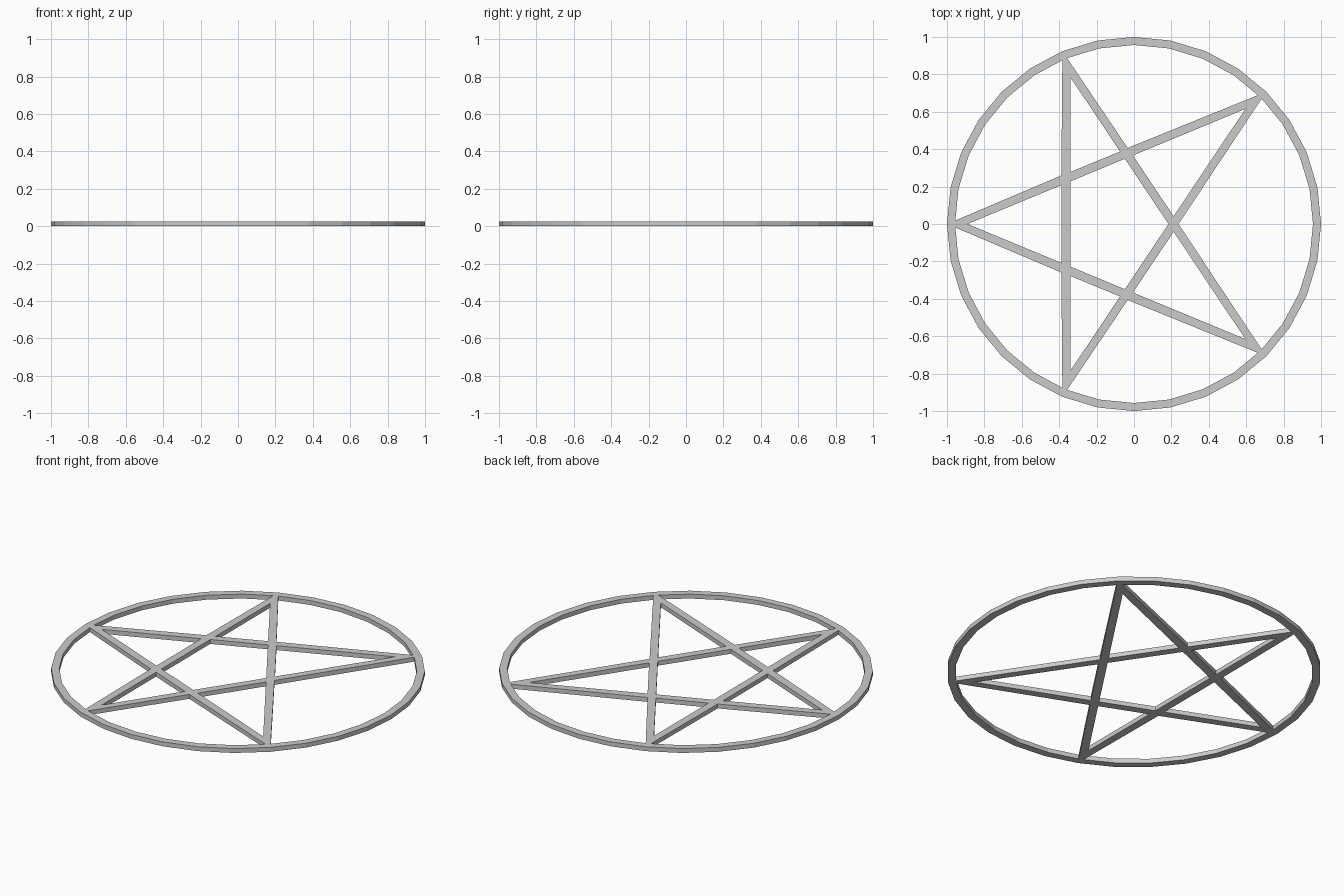
import bpy, math
from mathutils import Vector
from mathutils.geometry import intersect_line_line_2d  # noqa (helper below uses infinite lines)

if "Cube" in bpy.data.objects:
    bpy.data.objects.remove(bpy.data.objects["Cube"])

HEIGHT = 0.026
BAR = 0.042
RING_IN = 0.957


def polar(r, deg):
    a = math.radians(deg)
    return Vector((r * math.cos(a), r * math.sin(a)))


def plate(name, outlines):
    """Extruded flat plate; nested outlines become holes."""
    cu = bpy.data.curves.new(name, 'CURVE')
    cu.dimensions = '2D'
    cu.fill_mode = 'BOTH'
    cu.extrude = HEIGHT / 2
    for pts in outlines:
        sp = cu.splines.new('POLY')
        sp.points.add(len(pts) - 1)
        for p, co in zip(sp.points, pts):
            p.co = (co.x, co.y, 0, 1)
        sp.use_cyclic_u = True
        sp.use_smooth = False
    ob = bpy.data.objects.new(name, cu)
    bpy.context.collection.objects.link(ob)
    ob.location.z = HEIGHT / 2
    bpy.ops.object.select_all(action='DESELECT')
    ob.select_set(True)
    bpy.context.view_layer.objects.active = ob
    bpy.ops.object.convert(target='MESH')
    return ob


# Outer ring, 32 sides
plate("ring", [[polar(r, i * 11.25) for i in range(32)] for r in (1.0, RING_IN)])

# Star: tips sit on ring corners, bars are the chords joining every second tip
tips = [polar(1.0, a) for a in (45, 112.5, 180, 247.5, 315)]


def chord(k, inset):
    a, b = tips[k % 5], tips[(k + 2) % 5]
    d = (b - a).normalized()
    n = Vector((-d.y, d.x))
    return a + n * inset, d


def meet(l1, l2):
    (p, d), (q, e) = l1, l2
    t = ((q.x - p.x) * e.y - (q.y - p.y) * e.x) / (d.x * e.y - d.y * e.x)
    return p + d * t


outline, centre, holes = [], [], []
for k in range(5):
    outline += [tips[k], meet(chord(k, 0), chord(k - 1, 0)) * 1.015]
    centre.append(meet(chord(k, BAR), chord(k - 1, BAR)))
    # triangular opening in each point
    left, right, base = chord(k, BAR), chord(k - 2, BAR), chord(k - 1, -0.004)
    holes.append([meet(left, right), meet(left, base), meet(right, base)])

plate("star", [outline, centre] + holes)
